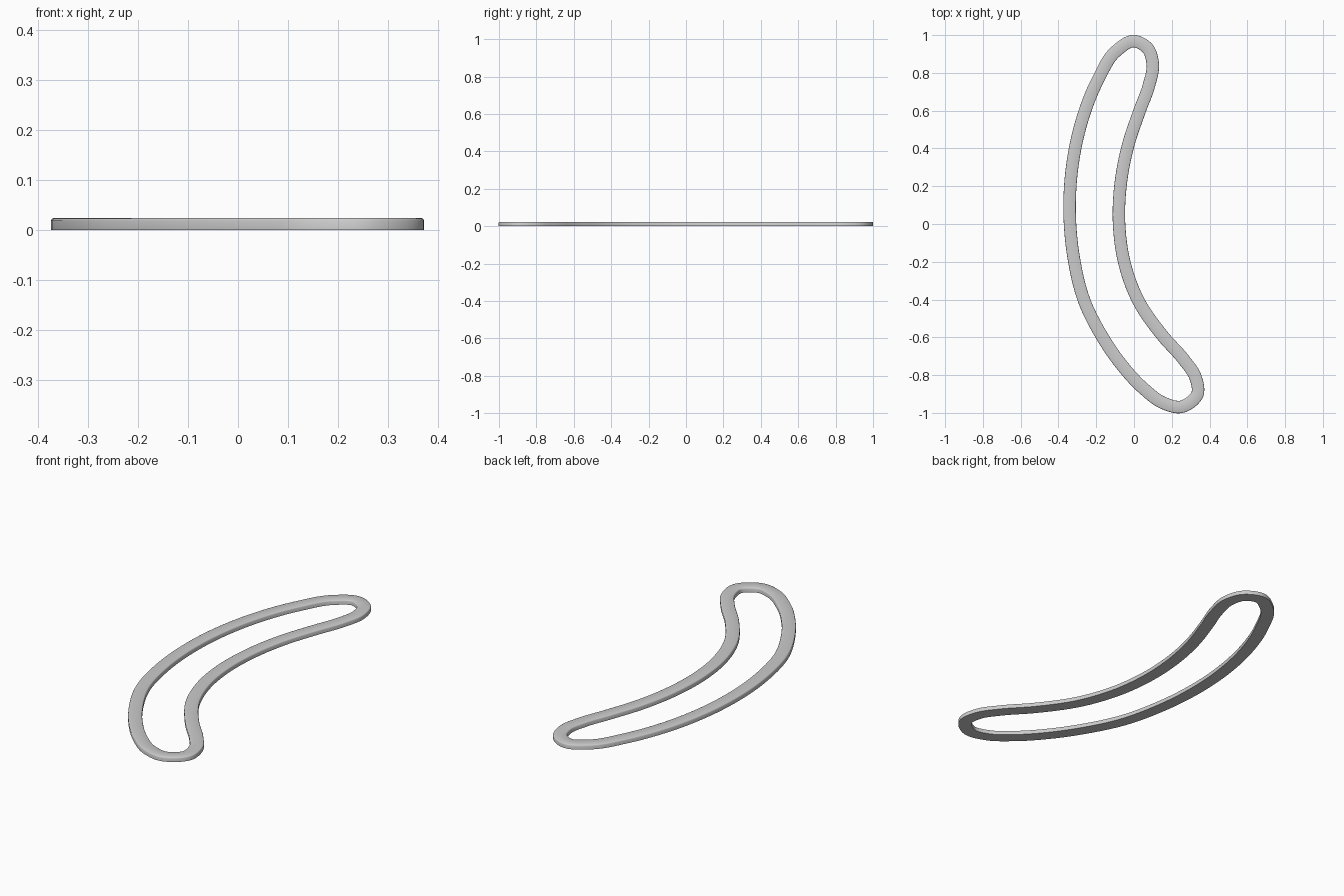
import bpy, bmesh
from mathutils import Vector

if "Cube" in bpy.data.objects:
    bpy.data.objects.remove(bpy.data.objects["Cube"])

# Centre line of the closed band, clockwise from the top
path = [Vector(p) for p in [
    (0.0, 0.968), (0.072, 0.93), (0.099, 0.85), (0.078, 0.73), (0.03, 0.60),
    (-0.033, 0.41), (-0.072, 0.20), (-0.079, 0.0), (-0.052, -0.20),
    (0.02, -0.40), (0.15, -0.59), (0.265, -0.72), (0.325, -0.81),
    (0.336, -0.90), (0.25, -0.968), (0.15, -0.945), (0.055, -0.875),
    (-0.07, -0.74), (-0.175, -0.585), (-0.262, -0.41), (-0.319, -0.18),
    (-0.341, 0.08), (-0.325, 0.32), (-0.275, 0.55), (-0.19, 0.765),
    (-0.095, 0.915)]]

# Rectangular section with a small bevel on the top edges: (offset, height)
section = [(-0.033, 0), (0.033, 0), (0.033, 0.018), (0.031, 0.022),
           (0.028, 0.0235), (-0.028, 0.0235), (-0.031, 0.022), (-0.033, 0.018)]
STEPS = 8


def smooth_loop(pts, steps):
    n, out = len(pts), []
    for i in range(n):
        a, b, c, d = (pts[(i + k) % n] for k in (-1, 0, 1, 2))
        # Centripetal-style tangents keep uneven spacing smooth
        l0, l1, l2 = (b - a).length, (c - b).length, (d - c).length
        m1 = ((b - a) / l0 * l1 + (c - b) / l1 * l0) / (l0 + l1) * l1
        m2 = ((c - b) / l1 * l2 + (d - c) / l2 * l1) / (l1 + l2) * l1
        for s in range(steps):
            t = s / steps
            out.append(b * (2*t**3 - 3*t*t + 1) + m1 * (t**3 - 2*t*t + t)
                       + c * (3*t*t - 2*t**3) + m2 * (t**3 - t*t))
    return out


# Sweep the section around the loop
loop = smooth_loop(path, STEPS)
n, m = len(loop), len(section)
bm = bmesh.new()
rings = []
for i, p in enumerate(loop):
    tan = (loop[(i + 1) % n] - loop[i - 1]).normalized()
    nor = Vector((-tan.y, tan.x))
    rings.append([bm.verts.new((*(p + nor * o), z)) for o, z in section])
for i in range(n):
    r, q = rings[i], rings[(i + 1) % n]
    for j in range(m):
        k = (j + 1) % m
        bm.faces.new((r[j], r[k], q[k], q[j]))
bmesh.ops.recalc_face_normals(bm, faces=bm.faces)

mesh = bpy.data.meshes.new("curved_band")
bm.to_mesh(mesh)
bm.free()
band = bpy.data.objects.new("curved_band", mesh)
bpy.context.collection.objects.link(band)
bpy.context.view_layer.objects.active = band
band.select_set(True)
bpy.ops.object.shade_smooth_by_angle(angle=0.7)
